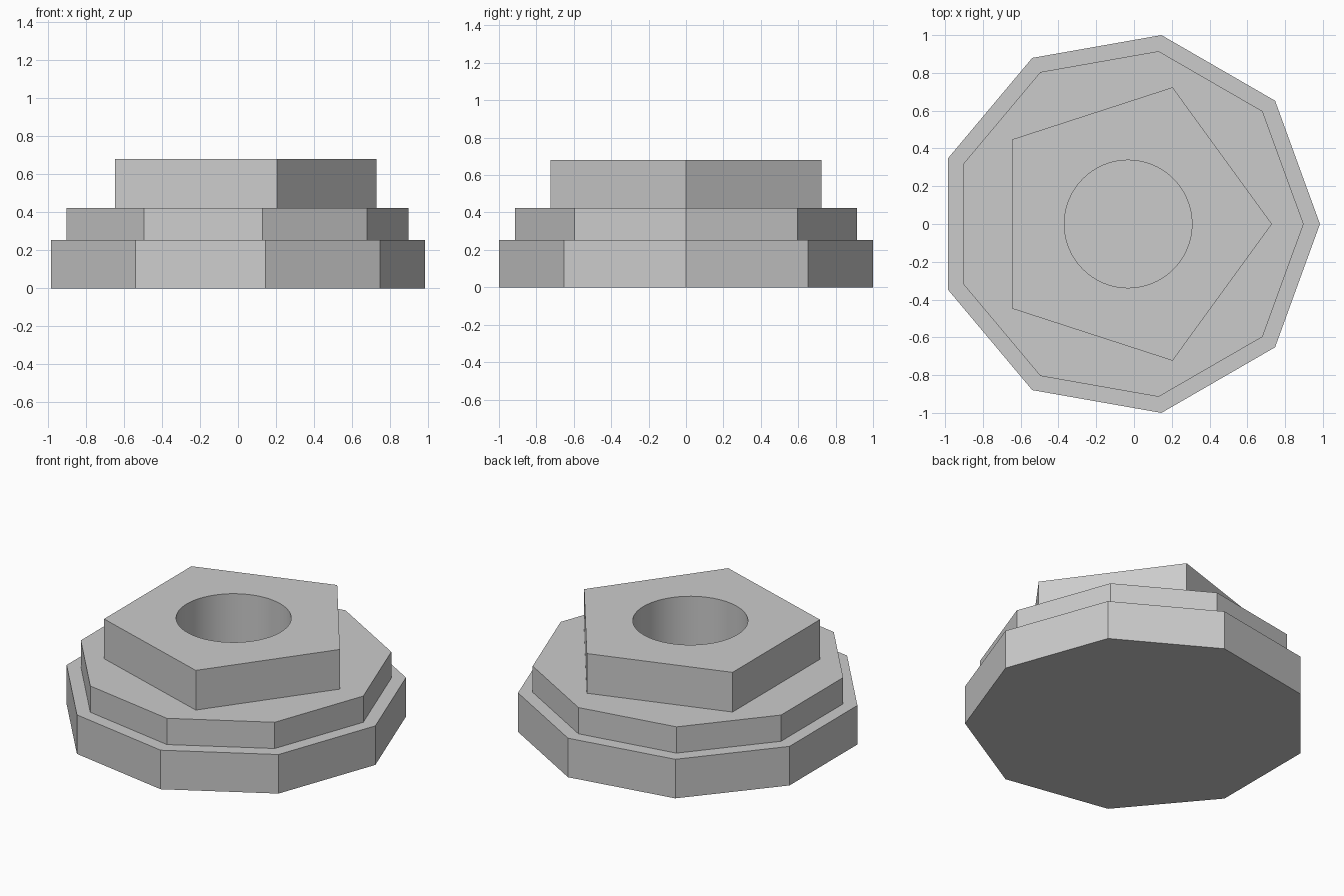
import bpy
import bmesh
from math import cos, sin, tau, radians

cube = bpy.data.objects.get("Cube")
if cube:
    bpy.data.objects.remove(cube, do_unlink=True)

CENTRE_X = -0.031
BORE_RADIUS = 0.338

# Single plain grey material
grey = bpy.data.materials.new("plain grey")
grey.use_nodes = True
colour = (0.6, 0.6, 0.6, 1.0)
grey.diffuse_color = colour
grey.node_tree.nodes["Principled BSDF"].inputs["Base Color"].default_value = colour


def ring_edges(bm, sides, radius, z):
    """Closed loop of edges with its first corner pointing to +x."""
    verts = [bm.verts.new((CENTRE_X + radius * cos(tau * i / sides),
                           radius * sin(tau * i / sides), z))
             for i in range(sides)]
    return [bm.edges.new((verts[i - 1], verts[i])) for i in range(sides)]


def tier(name, sides, radius, bottom, top, bored=False):
    """Polygonal prism, optionally with a round bore through it."""
    bm = bmesh.new()
    outlines = [(sides, radius)] + ([(64, BORE_RADIUS)] if bored else [])
    caps = {bottom: [], top: []}
    for count, size in outlines:
        low = ring_edges(bm, count, size, bottom)
        high = ring_edges(bm, count, size, top)
        caps[bottom] += low
        caps[top] += high
        # Side walls
        for a, b in zip(low, high):
            bm.faces.new((a.verts[0], a.verts[1], b.verts[1], b.verts[0]))
    for edges in caps.values():
        bmesh.ops.triangle_fill(bm, edges=edges, use_beauty=True)
    bmesh.ops.recalc_face_normals(bm, faces=bm.faces[:])
    # Merge the flat cap triangles
    bmesh.ops.dissolve_limit(bm, angle_limit=radians(1),
                             verts=bm.verts[:], edges=bm.edges[:])

    mesh = bpy.data.meshes.new(name)
    bm.to_mesh(mesh)
    bm.free()
    mesh.materials.append(grey)
    obj = bpy.data.objects.new(name, mesh)
    bpy.context.collection.objects.link(obj)
    bpy.ops.object.select_all(action="DESELECT")
    obj.select_set(True)
    bpy.context.view_layer.objects.active = obj
    bpy.ops.object.shade_smooth_by_angle(angle=radians(30))
    return obj


# Stacked tiers; the bore stops on top of the solid base
tier("base_tier", 9, 1.0154, 0.0, 0.253)
tier("middle_tier", 9, 0.929, 0.253, 0.423, bored=True)
tier("top_tier", 5, 0.761, 0.423, 0.68, bored=True)
